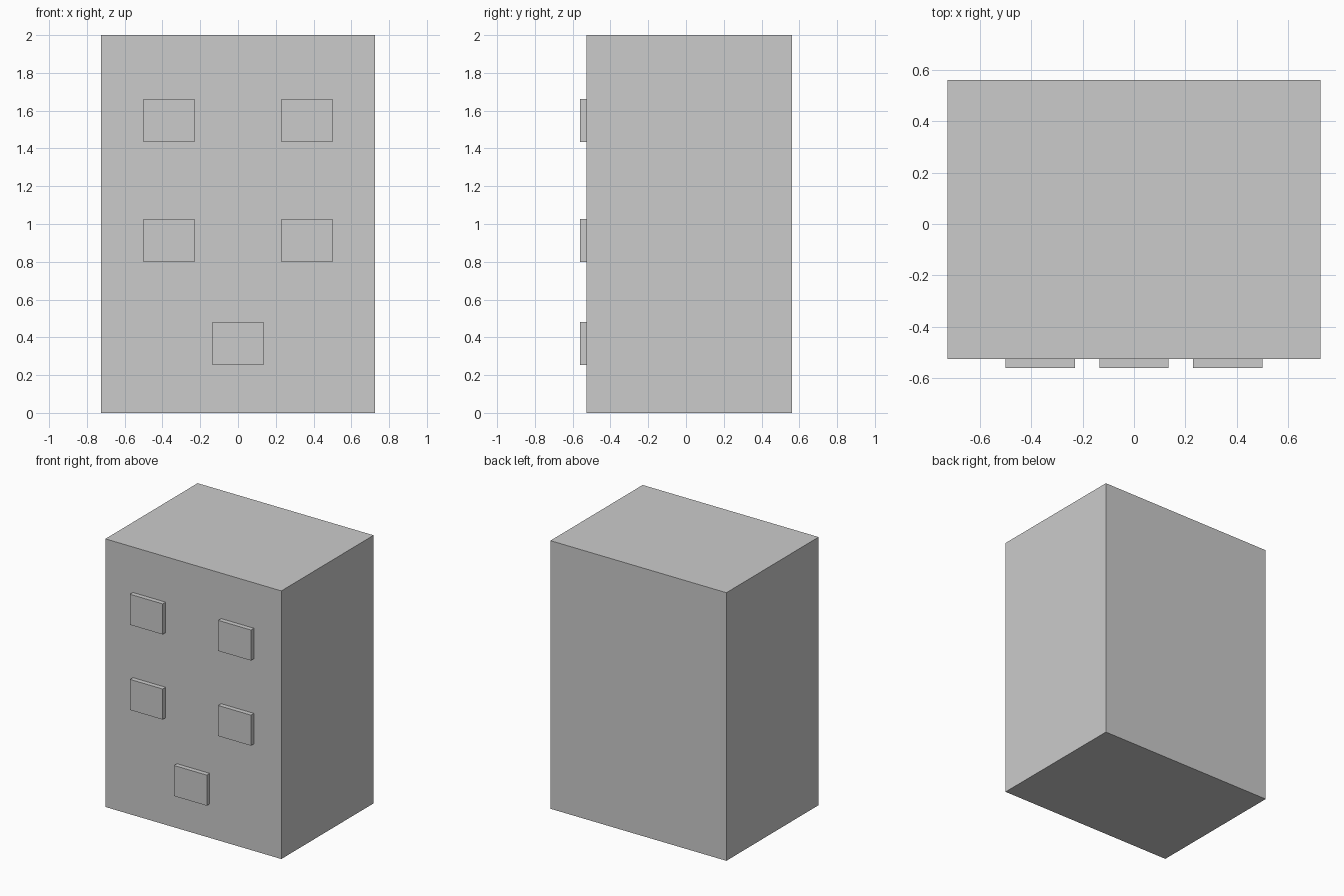
import bpy

if "Cube" in bpy.data.objects:
    bpy.data.objects.remove(bpy.data.objects["Cube"])

FRONT = -0.526   # front face of the cabinet body
BACK = 0.561
PANEL_FRONT = -0.561


def box(name, x, z, width, height, y0, y1):
    """Box centred on x and z, running from y0 to y1."""
    bpy.ops.mesh.primitive_cube_add(size=1, location=(x, (y0 + y1) / 2, z))
    obj = bpy.context.object
    obj.name = name
    obj.scale = (width, y1 - y0, height)
    bpy.ops.object.transform_apply(location=False, rotation=False, scale=True)
    return obj


# Main block
box("body", 0, 1, 1.452, 2, FRONT, BACK)

# Raised front panels: two pairs above, a single one at the bottom centre
panels = {
    "upper_left_panel": (-0.364, 1.547),
    "upper_right_panel": (0.364, 1.547),
    "middle_left_panel": (-0.364, 0.912),
    "middle_right_panel": (0.364, 0.912),
    "lower_panel": (0, 0.367),
}
for name, (x, z) in panels.items():
    box(name, x, z, 0.27, 0.228, PANEL_FRONT, FRONT)
